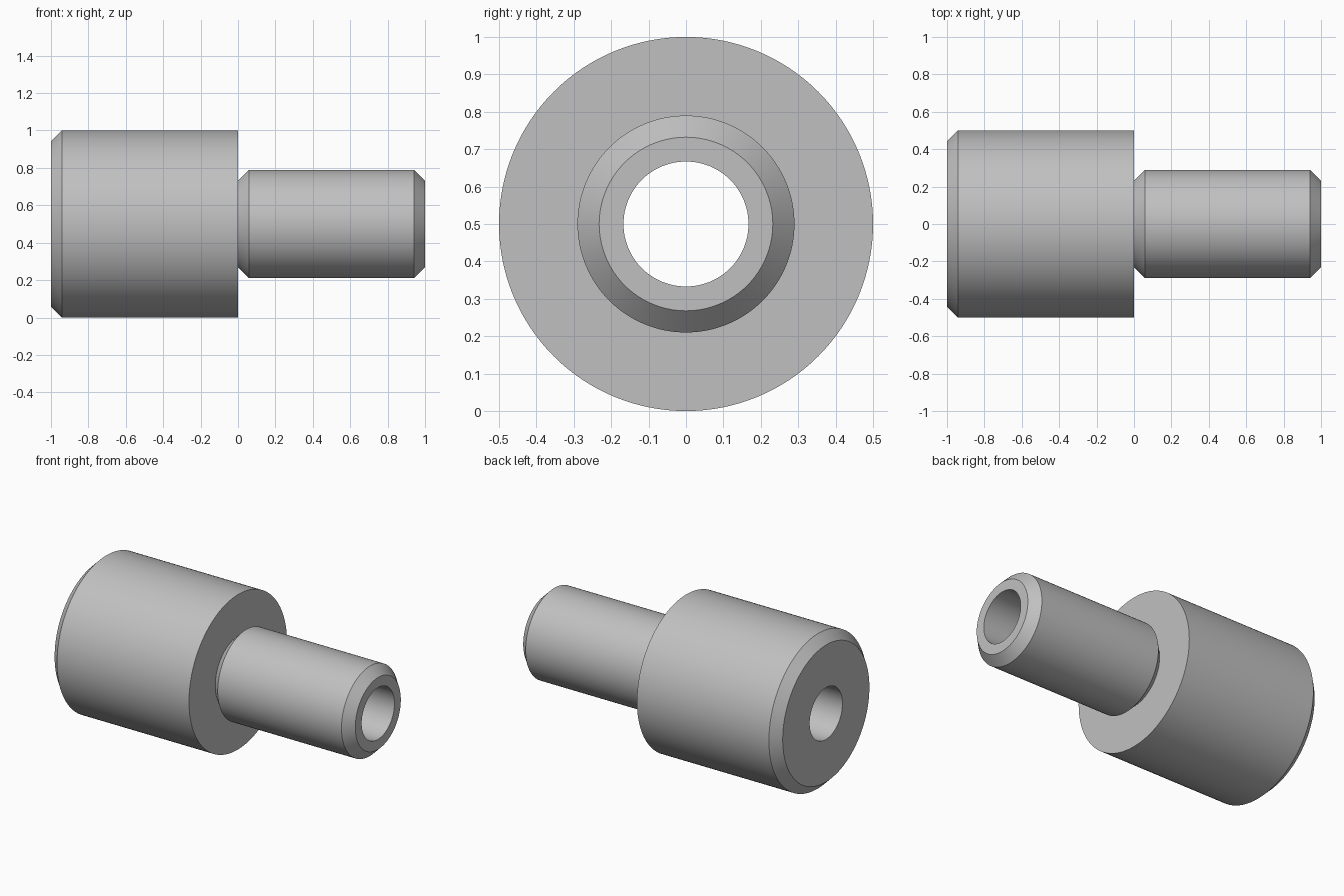
import bpy
import bmesh
from math import radians, tau
from mathutils import Vector

if "Cube" in bpy.data.objects:
    bpy.data.objects.remove(bpy.data.objects["Cube"], do_unlink=True)

# Main dimensions
AXIS_Z = 0.5
HEAD_R = 0.5
SHANK_R = 0.29
BORE_R = 0.167
CHAMFER = 0.058
SEGMENTS = 128

steel = bpy.data.materials.new("grey_steel")
steel.use_nodes = True
colour = (0.53, 0.53, 0.53, 1)
steel.diffuse_color = colour
steel.node_tree.nodes["Principled BSDF"].inputs["Base Color"].default_value = colour


def turn(name, profile):
    """Revolve a closed (x, radius) profile around the x axis."""
    bm = bmesh.new()
    verts = [bm.verts.new((x, 0, r)) for x, r in profile]
    edges = [bm.edges.new((a, b)) for a, b in zip(verts, verts[1:] + verts[:1])]
    bmesh.ops.spin(bm, geom=verts + edges, cent=Vector(), axis=(1, 0, 0),
                   angle=tau, steps=SEGMENTS, use_merge=True)
    bmesh.ops.remove_doubles(bm, verts=bm.verts[:], dist=1e-5)
    bmesh.ops.recalc_face_normals(bm, faces=bm.faces[:])
    mesh = bpy.data.meshes.new(name)
    bm.to_mesh(mesh)
    bm.free()
    mesh.materials.append(steel)
    obj = bpy.data.objects.new(name, mesh)
    obj.location.z = AXIS_Z
    bpy.context.collection.objects.link(obj)
    bpy.ops.object.select_all(action='DESELECT')
    obj.select_set(True)
    bpy.context.view_layer.objects.active = obj
    bpy.ops.object.shade_smooth_by_angle(angle=radians(30))
    return obj


# Wide head, undercut shank and through bore turned as one solid
turn("stepped_bushing", [
    (-1, BORE_R),
    (-1, HEAD_R - CHAMFER),
    (-1 + CHAMFER, HEAD_R),
    (0, HEAD_R),
    (0, SHANK_R - CHAMFER),
    (CHAMFER, SHANK_R),
    (1 - CHAMFER, SHANK_R),
    (1, SHANK_R - CHAMFER),
    (1, BORE_R),
])
